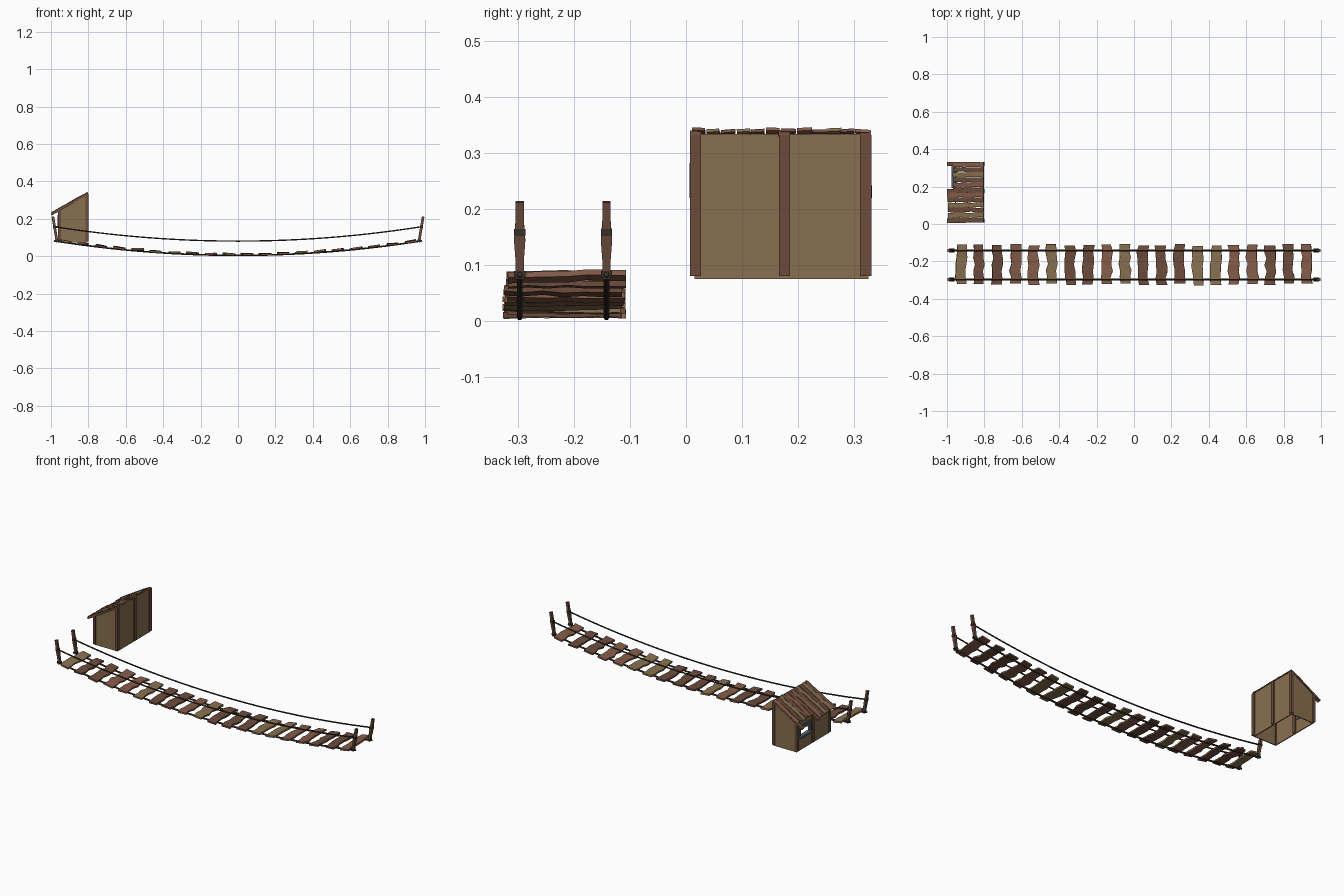
import bpy, bmesh, math, random
from mathutils import Vector

if "Cube" in bpy.data.objects:
    bpy.data.objects.remove(bpy.data.objects["Cube"])
random.seed(4)

def mat(name, c):
    m = bpy.data.materials.new(name)
    m.diffuse_color = (*c, 1)
    m.use_nodes = True
    m.node_tree.nodes["Principled BSDF"].inputs["Base Color"].default_value = m.diffuse_color
    return m

DARK = mat("dark_wood", (0.15, 0.072, 0.045))
RED = mat("red_wood", (0.235, 0.107, 0.067))
TAN = mat("tan_wood", (0.246, 0.162, 0.08))
ROPE = mat("rope_brown", (0.04, 0.03, 0.02))
GREY = mat("blue_grey", (0.09, 0.12, 0.15))

def finish(name, bm, m):
    bmesh.ops.recalc_face_normals(bm, faces=bm.faces)
    me = bpy.data.meshes.new(name)
    bm.to_mesh(me)
    bm.free()
    me.materials.append(m)
    ob = bpy.data.objects.new(name, me)
    bpy.context.collection.objects.link(ob)
    return ob

def board(name, p0, p1, side, w, t, m, n=1, wob=0.0, lift=0.0):
    """Hewn board from p0 to p1: rectangular section with a wandering outline."""
    p0, p1, side = Vector(p0), Vector(p1), Vector(side).normalized()
    up = (p1 - p0).cross(side).normalized()
    bm = bmesh.new()
    rings = []
    for i in range(n + 1):
        c = p0.lerp(p1, i / n)
        if n > 1:
            c = c + side * random.uniform(-wob, wob) + up * random.uniform(-lift, lift)
        h = w / 2 + (random.uniform(-wob, wob) * 0.5 if n > 1 else 0)
        rings.append([bm.verts.new(c + side * h * a + up * t / 2 * b)
                      for a, b in ((-1, -1), (1, -1), (1, 1), (-1, 1))])
    for r, q in zip(rings, rings[1:]):
        for k in range(4):
            bm.faces.new((r[k], r[(k + 1) % 4], q[(k + 1) % 4], q[k]))
    bm.faces.new(rings[0])
    bm.faces.new(rings[-1][::-1])
    return finish(name, bm, m)

def box(name, x0, x1, y0, y1, z0, z1, m):
    return board(name, ((x0 + x1) / 2, (y0 + y1) / 2, z0),
                 ((x0 + x1) / 2, (y0 + y1) / 2, z1), (1, 0, 0), x1 - x0, y1 - y0, m)

# ---- rope bridge ----
def sag(x):
    return 0.005 + 0.08 * x * x

def rope(name, y, dz, xe, r):
    cu = bpy.data.curves.new(name, 'CURVE')
    cu.dimensions = '3D'
    cu.bevel_depth = r
    cu.bevel_resolution = 1
    cu.use_fill_caps = True
    sp = cu.splines.new('POLY')
    sp.points.add(28)
    for i, p in enumerate(sp.points):
        x = -xe + 2 * xe * i / 28
        p.co = (x, y, sag(x) + dz, 1)
    cu.materials.append(ROPE)
    bpy.context.collection.objects.link(bpy.data.objects.new(name, cu))

for y, tag in ((-0.297, "front"), (-0.142, "back")):
    rope("floor_rope_" + tag, y, 0, 0.985, 0.005)
    rope("hand_rope_" + tag, y, 0.076, 0.985, 0.004)
    # leaning end posts, thicker in the middle, with rope wraps
    for s in (-1, 1):
        lo, hi = Vector((s * 0.967, y, 0.075)), Vector((s * 0.99, y, 0.212))
        ob = board("post_" + tag, lo, hi, (0, 1, 0), 0.015, 0.014, DARK, 4)
        for v in ob.data.vertices[8:12]:
            v.co.y += (v.co.y - y) * 0.35
        for z in (0.083, sag(0.98) + 0.076):
            x = s * (0.967 + (z - 0.075) * 0.17)
            box("rope_wrap", x - 0.009, x + 0.009, y - 0.01, y + 0.01, z - 0.006, z + 0.006, ROPE)

# bridge planks
for i, k in enumerate("TDDRRTDDRTDDDTTRRDDR"):
    x = -0.925 + i * 0.0973
    z = sag(x) + 0.006
    a = math.atan(0.16 * x) + random.uniform(-0.09, 0.09)
    dy = random.uniform(-0.005, 0.005)
    board("plank", (x, -0.323 + dy, z + random.uniform(-0.003, 0.003)),
          (x, -0.112 + dy, z + random.uniform(-0.003, 0.003)),
          (math.cos(a), 0, math.sin(a)), 0.055, 0.01,
          {"T": TAN, "D": DARK, "R": RED}[k], 6, 0.006, 0.0015)

# ---- hut ----
XL, XR, Y0, Y1, ZB = -0.955, -0.808, 0.015, 0.326, 0.074

def roof_z(x):
    return 0.335 + (x + 0.805) * 0.58

# sloped side walls
for name, y in (("front_wall", Y0 + 0.003), ("back_wall", Y1 - 0.003)):
    bm = bmesh.new()
    f = bm.faces.new([bm.verts.new((x, y - 0.003, z)) for x, z in
                      ((XL, ZB), (XR, ZB), (XR, roof_z(XR)), (XL, roof_z(XL)))])
    g = bmesh.ops.extrude_face_region(bm, geom=[f])["geom"]
    bmesh.ops.translate(bm, vec=(0, 0.006, 0),
                        verts=[v for v in g if isinstance(v, bmesh.types.BMVert)])
    finish(name, bm, TAN)

# tall wall, and low wall built around the window opening
box("tall_wall", XR - 0.003, XR + 0.003, Y0, Y1, ZB, roof_z(XR), TAN)
WY0, WY1, WZ0, WZ1 = 0.205, 0.297, 0.158, 0.212
for y0, y1, z0, z1 in ((Y0, WY0, ZB, 0.247), (WY1, Y1, ZB, 0.247),
                       (WY0, WY1, ZB, WZ0), (WY0, WY1, WZ1, 0.247)):
    box("low_wall", XL - 0.003, XL + 0.003, y0, y1, z0, z1, TAN)

# window frame and sill
for y0, y1, z0, z1, d in ((WY0 - 0.008, WY0 + 0.003, WZ0, WZ1, 0.01),
                          (WY1 - 0.003, WY1 + 0.008, WZ0, WZ1, 0.01),
                          (WY0 - 0.008, WY1 + 0.008, WZ1 - 0.003, WZ1 + 0.008, 0.01),
                          (WY0 - 0.012, WY1 + 0.012, WZ0 - 0.008, WZ0 + 0.003, 0.02)):
    box("window_frame", XL - d, XL + 0.006, y0, y1, z0, z1, GREY)

# upright posts on both long walls, rafters above them
for y in (0.017, 0.176, 0.321):
    for x in (XL, XR):
        box("wall_post", x - 0.008, x + 0.008, y - 0.01, y + 0.01, 0.08, roof_z(x) - 0.002, DARK)
    board("rafter", (-0.998, y, roof_z(-0.998)), (-0.803, y, roof_z(-0.803)),
          (0, 1, 0), 0.02, 0.01, DARK, 4, 0.001, 0.001)

# roof boards: long over the front half, shorter above the window
for i in range(12):
    y = 0.022 + i * 0.0268
    x0 = (-0.995 if i < 6 else -0.965) + random.uniform(-0.004, 0.004)
    tilt = random.uniform(-0.12, 0.12)
    board("roof_board", (x0, y, roof_z(x0) + 0.007), (-0.803, y, roof_z(-0.803) + 0.004),
          (0, 1, tilt), 0.025, 0.006, TAN if i in (1, 3, 9) else RED if i % 2 else DARK,
          6, 0.0025, 0.002)
